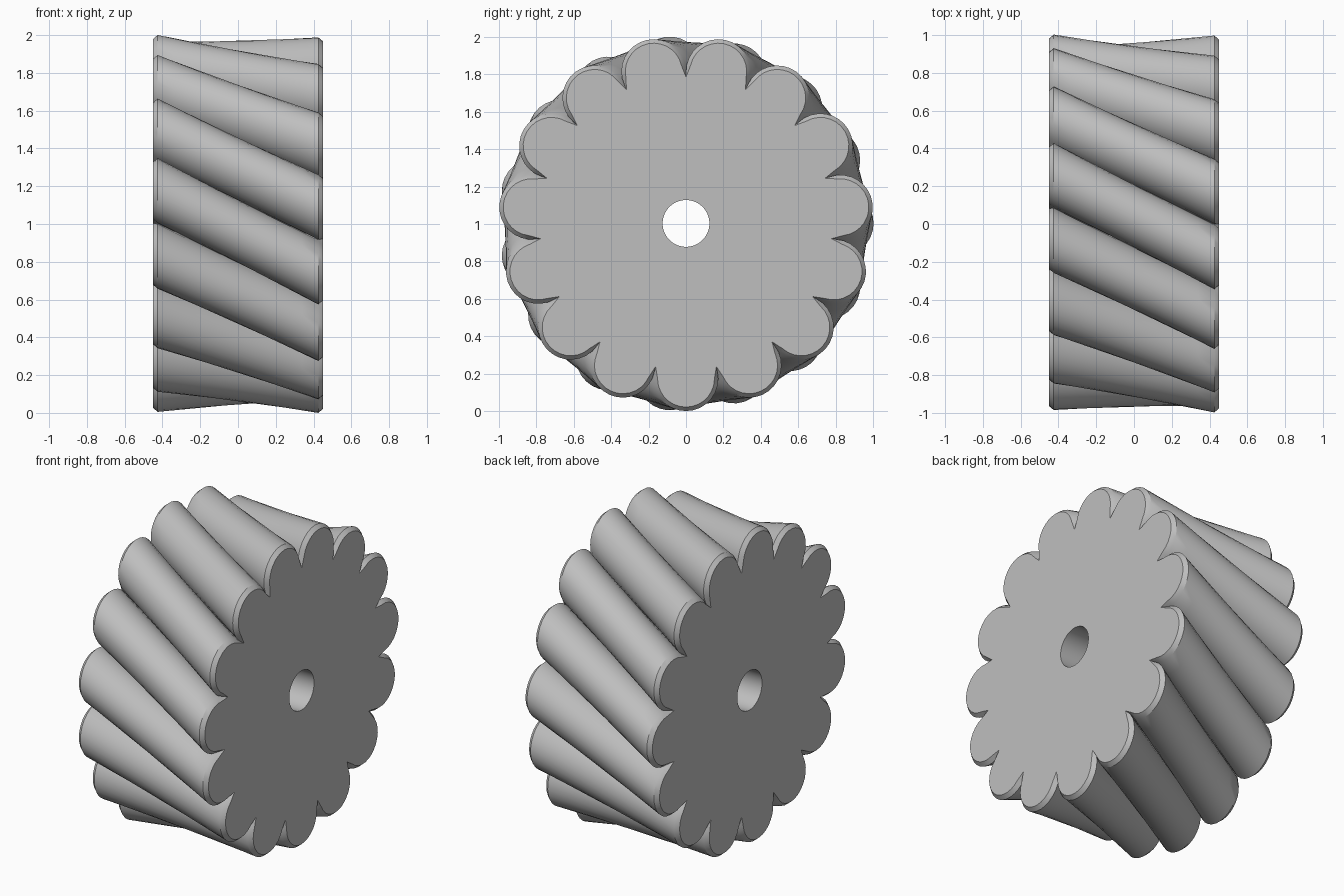
import bpy
import bmesh
from math import sin, cos, pi, radians
from mathutils import Vector

if "Cube" in bpy.data.objects:
    bpy.data.objects.remove(bpy.data.objects["Cube"], do_unlink=True)

LOBES = 15
ARC = 15                      # points on each rounded lobe
COUNT = LOBES * (ARC + 1)     # points around the rim
SHIFT = COUNT // 12           # rim points in the 30 degree twist
CENTRE_Z = 1.003
LOBE_CENTRE = 0.83
BORE = 0.125


def point(x, radius, angle):
    return Vector((x, radius * cos(angle), CENTRE_Z + radius * sin(angle)))


def rim(x, turn, lobe_radius, valley):
    """Scalloped outline: half-round lobes joined by sharp valleys."""
    points = []
    for lobe in range(LOBES):
        a = turn + 2 * pi * lobe / LOBES
        for i in range(ARC):
            b = a - pi / 2 + pi * i / (ARC - 1)
            offset = Vector((0, cos(b), sin(b))) * lobe_radius
            points.append(point(x, LOBE_CENTRE, a) + offset)
        points.append(point(x, valley, a + pi / LOBES))
    return points


def join(bm, a, b):
    for i in range(len(a)):
        j = (i + 1) % len(a)
        bm.faces.new((a[i], a[j], b[j], b[i]))


bm = bmesh.new()

# Straight ribs running between two end outlines turned against each other
left_turn, right_turn = radians(-90), radians(-120)
near = rim(0.425, left_turn, 0.173, 0.805)
far = rim(-0.425, right_turn, 0.173, 0.805)
steps = 10
outlines = [rim(-0.45, right_turn, 0.152, 0.782)]
outlines += [[p.lerp(q, s / steps) for p, q in zip(far, near)]
             for s in range(steps + 1)]
outlines.append(rim(0.45, left_turn, 0.152, 0.782))
rings = [[bm.verts.new(p) for p in outline] for outline in outlines]
for a, b in zip(rings, rings[1:]):
    join(bm, a, b)

# Flat ends around a straight bore
start = left_turn - pi / LOBES
bores = [[bm.verts.new(point(x, BORE, start + 2 * pi * (i + 0.5) / COUNT))
          for i in range(COUNT)] for x in (-0.45, 0.45)]
join(bm, bores[0], bores[1])
join(bm, rings[-1], bores[1])
join(bm, rings[0], bores[0][-SHIFT:] + bores[0][:-SHIFT])
bmesh.ops.recalc_face_normals(bm, faces=bm.faces)

mesh = bpy.data.meshes.new("helical_roller")
bm.to_mesh(mesh)
bm.free()
roller = bpy.data.objects.new("helical_roller", mesh)
bpy.context.collection.objects.link(roller)

# Plain grey finish
grey = bpy.data.materials.new("light_grey")
grey.use_nodes = True
colour = (0.52, 0.52, 0.52, 1)
grey.diffuse_color = colour
grey.node_tree.nodes["Principled BSDF"].inputs["Base Color"].default_value = colour
mesh.materials.append(grey)

bpy.ops.object.select_all(action="DESELECT")
roller.select_set(True)
bpy.context.view_layer.objects.active = roller
bpy.ops.object.shade_smooth_by_angle(angle=radians(25))
